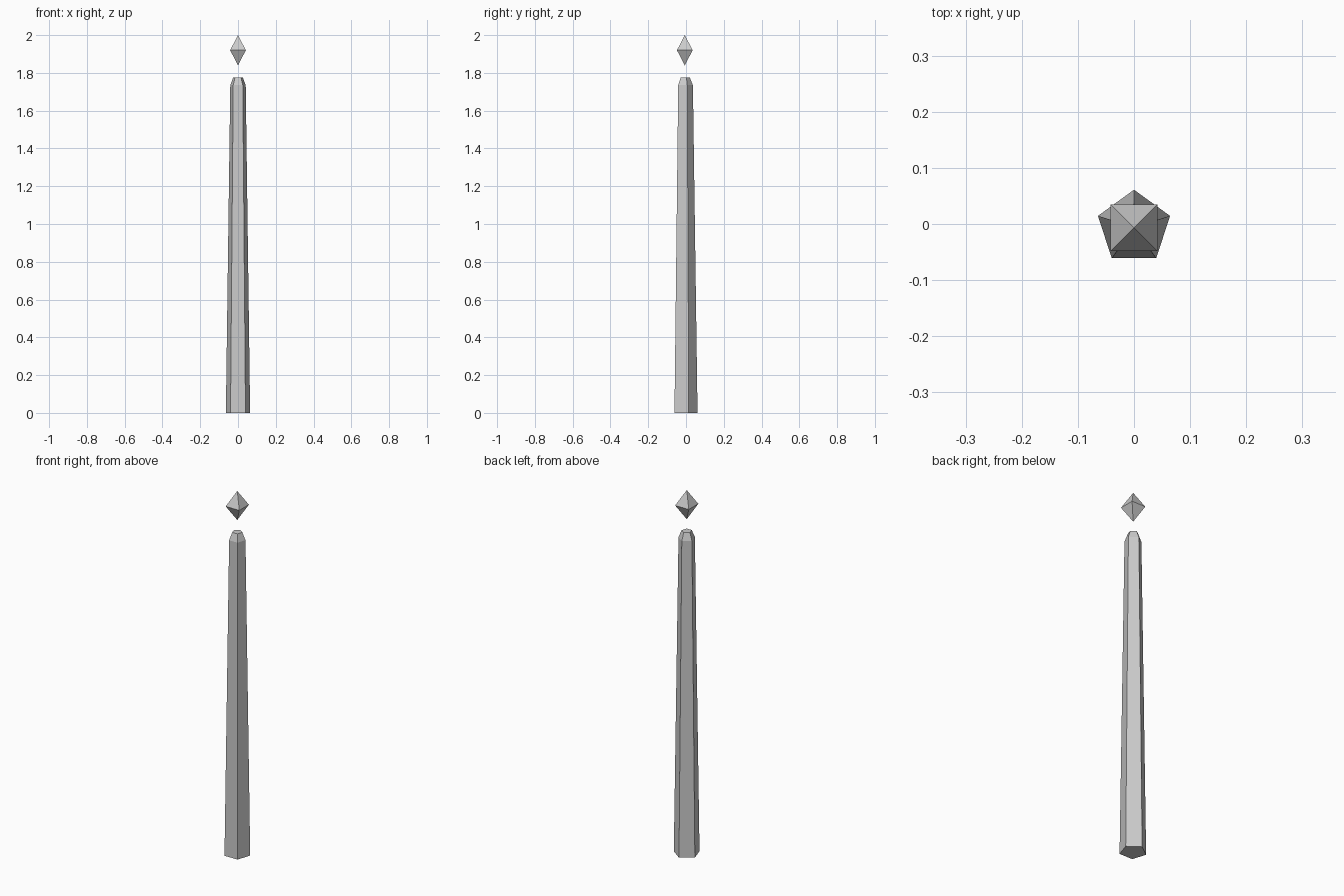
import bpy, bmesh
from math import sin, cos, pi

if "Cube" in bpy.data.objects:
    bpy.data.objects.remove(bpy.data.objects["Cube"])

CY = -0.0064  # axis offset that centres the pentagon's bounds


def loft(name, sides, profile, phase):
    """Stack of regular rings (radius, z); radius 0 gives a point."""
    bm = bmesh.new()
    rings = []
    for r, z in profile:
        n = sides if r > 0 else 1
        rings.append([bm.verts.new((r * cos(phase + 2 * pi * i / sides),
                                    CY + r * sin(phase + 2 * pi * i / sides), z))
                      for i in range(n)])
    for a, b in zip(rings, rings[1:]):
        for i in range(sides):
            j = (i + 1) % sides
            quad = [a[i % len(a)], a[j % len(a)], b[j % len(b)], b[i % len(b)]]
            bm.faces.new(list(dict.fromkeys(quad)))
    for ring in (rings[0], rings[-1]):
        if len(ring) > 1:
            bm.faces.new(ring)
    bmesh.ops.recalc_face_normals(bm, faces=bm.faces)
    mesh = bpy.data.meshes.new(name)
    bm.to_mesh(mesh)
    bm.free()
    obj = bpy.data.objects.new(name, mesh)
    bpy.context.collection.objects.link(obj)
    return obj


# Tapered five-sided shaft with a chamfered tip
loft("shaft", 5, [(0.0675, 0), (0.043, 1.735), (0.0265, 1.776)], pi / 2)

# Floating octahedral crystal, square to the axes
loft("crystal", 4, [(0, 1.84), (0.0587, 1.92), (0, 2.0)], pi / 4)
